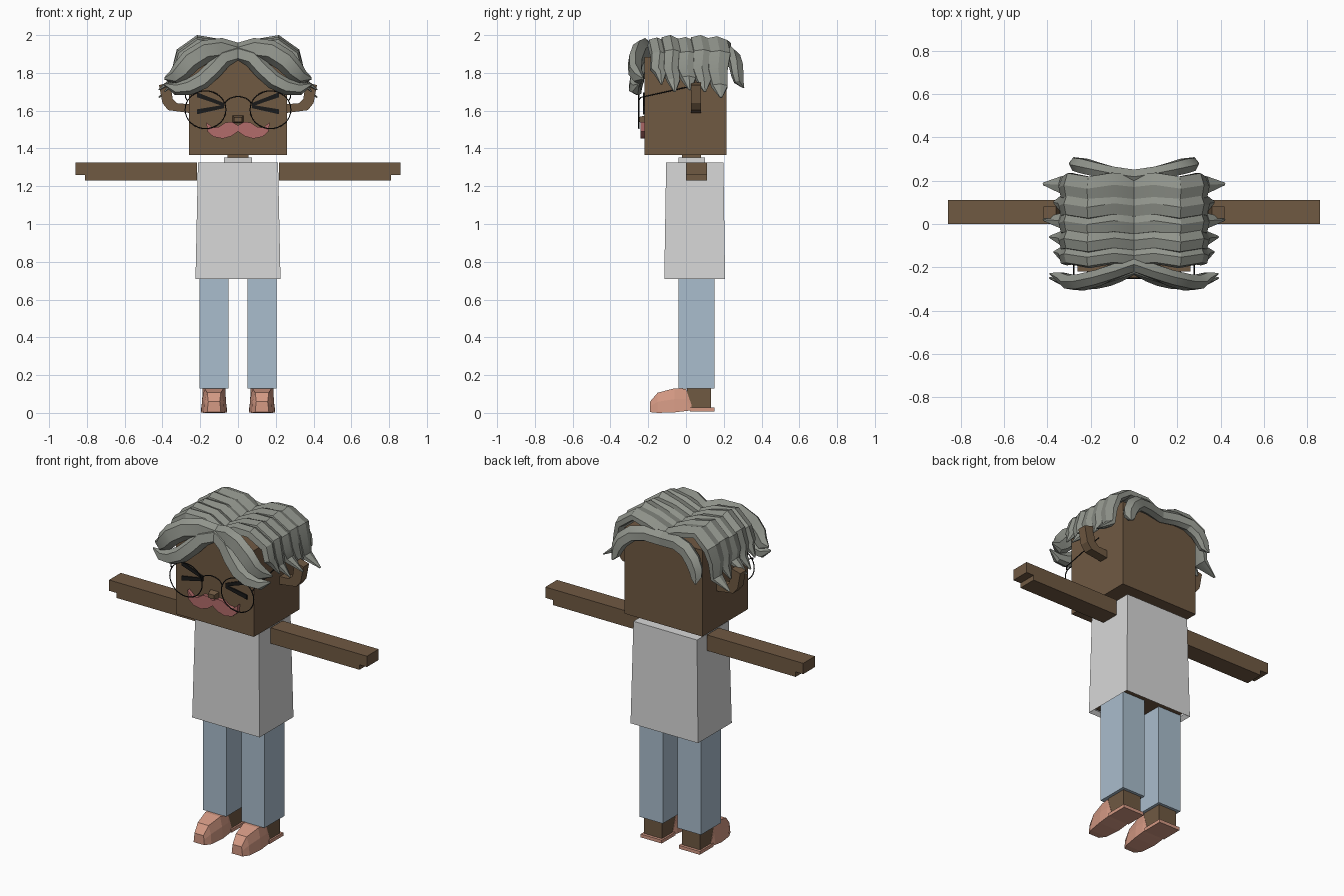
import bpy, bmesh, math
from mathutils import Vector

if "Cube" in bpy.data.objects:
    bpy.data.objects.remove(bpy.data.objects["Cube"], do_unlink=True)


def material(name, r, g, b):
    m = bpy.data.materials.new(name)
    m.use_nodes = True
    m.diffuse_color = (r, g, b, 1)
    bsdf = next(n for n in m.node_tree.nodes if n.type == "BSDF_PRINCIPLED")
    bsdf.inputs["Base Color"].default_value = (r, g, b, 1)
    bsdf.inputs["Roughness"].default_value = 0.8
    return m


SKIN = material("brown skin", .16, .10, .055)
SHIRT = material("white shirt", .68, .68, .68)
JEANS = material("pale blue denim", .40, .51, .61)
SHOE = material("salmon leather", .66, .32, .23)
PINK = material("dusty pink", .45, .15, .145)
HAIR = material("grey hair", .28, .295, .26)
BLACK = material("black", .01, .01, .01)


def loft(name, rings, mat, smooth=False, caps=True):
    """Skin a list of equal-length rings into one mesh."""
    bm = bmesh.new()
    vr = [[bm.verts.new(p) for p in ring] for ring in rings]
    n = len(vr[0])
    for a, b in zip(vr, vr[1:]):
        for i in range(n):
            j = (i + 1) % n
            bm.faces.new((a[i], a[j], b[j], b[i]))
    if caps:
        bm.faces.new(vr[0])
        bm.faces.new(vr[-1])
    bmesh.ops.recalc_face_normals(bm, faces=bm.faces)
    me = bpy.data.meshes.new(name)
    bm.to_mesh(me)
    bm.free()
    me.materials.append(mat)
    ob = bpy.data.objects.new(name, me)
    bpy.context.collection.objects.link(ob)
    if smooth:
        bpy.ops.object.select_all(action="DESELECT")
        ob.select_set(True)
        bpy.context.view_layer.objects.active = ob
        bpy.ops.object.shade_smooth_by_angle(angle=math.radians(25))
    return ob


def rect(x0, x1, y0, y1, z):
    return [(x0, y0, z), (x1, y0, z), (x1, y1, z), (x0, y1, z)]


def box(name, x, y, z, mat, caps=True):
    return loft(name, [rect(*x, *y, z[0]), rect(*x, *y, z[1])], mat, caps=caps)


def prism(name, profile, y0, y1, mat):
    """Extrude an x-z outline along y."""
    return loft(name, [[(x, y, z) for x, z in profile] for y in (y0, y1)], mat)


def wire(name, points, closed=False):
    cu = bpy.data.curves.new(name, "CURVE")
    cu.dimensions = "3D"
    cu.bevel_depth = .003
    cu.bevel_resolution = 1
    sp = cu.splines.new("POLY")
    sp.points.add(len(points) - 1)
    for p, co in zip(sp.points, points):
        p.co = (*co, 1)
    sp.use_cyclic_u = closed
    cu.materials.append(BLACK)
    bpy.context.collection.objects.link(bpy.data.objects.new(name, cu))


SECTION = [(-1, -.5), (.2, -1), (1, -.7), (1, .3), (.1, 1), (-.8, .6)]


def strand(name, path, hy, hn, s):
    """Tapered lock of hair: hy is half size along y, hn across the path in x-z."""
    pts = [Vector((s * x, y, z)) for x, y, z in path]
    rings = []
    for i, p in enumerate(pts):
        t = pts[min(i + 1, len(pts) - 1)] - pts[max(i - 1, 0)]
        n = Vector((-t.z, 0, t.x)).normalized() * s
        if i == 0:
            n = Vector((0, 0, 1))
        k = (1, 1, 1, 1, .9, .7, .1)[i]
        rings.append([p + Vector((0, a * hy * k, 0)) + n * b * hn * k
                      for a, b in SECTION])
    loft(name, rings, HAIR, smooth=True)


# Head, neck, torso and shirt
box("head", (-.26, .26), (-.22, .215), (1.365, 1.885), SKIN)
box("neck", (-.055, .055), (-.02, .08), (1.3, 1.38), SKIN)
box("collar", (-.075, .075), (-.04, .1), (1.31, 1.353), SHIRT)
box("torso", (-.2, .2), (-.095, .19), (.735, 1.3), SKIN)
loft("shirt", [rect(-.205, .205, -.095, .19, .73), rect(-.225, .225, -.115, .207, .71),
               rect(-.212, .212, -.105, .198, 1.325)], SHIRT)
bm = bmesh.new()
shirt = bpy.data.objects["shirt"].data
bm.from_mesh(shirt)
# Open the hem so the body shows beneath
hem = [f for f in bm.faces if abs(f.normal.z) > .9 and f.calc_center_median().z < .8]
bmesh.ops.delete(bm, geom=[f for f in hem if len({round(v.co.z, 3) for v in f.verts}) == 1],
                 context="FACES")
bm.to_mesh(shirt)
bm.free()

# Nose and moustache
loft("nose", [[(-.03, -.215, 1.535), (.03, -.215, 1.535), (.03, -.215, 1.575), (-.03, -.215, 1.575)],
              [(-.02, -.255, 1.54), (.02, -.255, 1.54), (.02, -.255, 1.565), (-.02, -.255, 1.565)]], SKIN)
half = [(0, 1.522), (.03, 1.54), (.065, 1.538), (.1, 1.515), (.135, 1.51), (.168, 1.54),
        (.162, 1.49), (.13, 1.462), (.08, 1.452), (.035, 1.465), (0, 1.49)]
prism("moustache", half + [(-x, z) for x, z in half[-2:0:-1]], -.242, -.215, PINK)

# Parts that come in pairs
for s, side in ((1, "left"), (-1, "right")):
    def span(a, b):
        return (s * a, s * b)

    box(side + "_arm", span(.218, .81), (0, .112), (1.23, 1.325), SKIN)
    box(side + "_fingers", span(.8, .86), (0, .112), (1.26, 1.325), SKIN)
    box(side + "_trouser_leg", span(.05, .205), (-.04, .15), (.13, .76), JEANS)
    box(side + "_ankle", span(.067, .187), (.005, .133), (.015, .14), SKIN)

    # Shoe: y, half width at base and top, base and top height
    rings = []
    for y, wb, wt, z0, z1 in ((-.19, .036, .03, .004, .06), (-.15, .055, .036, 0, .107),
                              (-.06, .068, .05, .003, .13), (0, .068, .06, .01, .127),
                              (.03, .066, .062, .014, .04)):
        zm = z0 + .55 * (z1 - z0)
        rings.append([(s * .127 + u, y, z) for u, z in
                      ((-wb, z0), (wb, z0), (wb * .92, zm), (wt, z1), (-wt, z1), (-wb * .92, zm))])
    loft(side + "_shoe", rings, SHOE)
    box(side + "_sole", span(.057, .197), (.02, .15), (.008, .028), SHOE)

    # Curled ear
    ear = [(.25, 1.587), (.37, 1.603), (.4, 1.64), (.418, 1.735), (.36, 1.75),
           (.345, 1.66), (.32, 1.638), (.25, 1.635)]
    prism(side + "_ear", [(s * x, z) for x, z in ear], .026, .08, SKIN)

    # Squinting eye strokes
    for part, z0, z1 in (("upper", 1.685, 1.632), ("lower", 1.595, 1.622)):
        prism(f"{side}_eye_{part}_stroke",
              [(s * .217, z0 - .014), (s * .217, z0 + .012), (s * .075, z1 + .009), (s * .075, z1 - .009)],
              -.227, -.219, BLACK)

    # Wire spectacles
    ring = [math.tau * i / 32 for i in range(32)]
    wire(side + "_lens_rim", [(s * .172 + .108 * math.cos(a), -.25, 1.605 + .1 * math.sin(a))
                              for a in ring], True)
    wire(side + "_temple", [(s * .27, -.25, 1.655), (s * .278, -.24, 1.67), (s * .278, .03, 1.73)])

    # Locks sweeping from the parting over each side: y, size, tip x, tip z
    for i, (y, hy, tx, tz) in enumerate(((.165, .062, .42, 1.67), (.08, .056, .37, 1.7),
                                         (.0, .056, .42, 1.71), (-.08, .05, .39, 1.7),
                                         (-.15, .046, .37, 1.74))):
        lift = (.0, .006, -.004, .006, -.006)[i]
        path = [(0, y, 1.905), (.1, y + .01, 1.95), (.21, y - .008, 1.965 + lift), (.3, y + .008, 1.9 + lift),
                (.322, y, 1.82), (.332, y + .012, tz + .06), (tx, y + .02, tz)]
        strand(f"{side}_side_lock_{i + 1}", path, hy, .03, s)

    # Fringe and nape locks
    strand(side + "_upper_fringe", [(0, -.19, 1.9), (.09, -.22, 1.925), (.17, -.25, 1.915), (.25, -.27, 1.865),
                                    (.3, -.27, 1.81), (.34, -.25, 1.775), (.39, -.23, 1.77)], .038, .06, s)
    strand(side + "_lower_fringe", [(0, -.2, 1.9), (.07, -.23, 1.88), (.125, -.25, 1.82), (.19, -.265, 1.76),
                                    (.26, -.27, 1.725), (.33, -.26, 1.715), (.39, -.25, 1.74)], .036, .048, s)
    strand(side + "_nape_lock", [(0, .215, 1.89), (.1, .23, 1.9), (.18, .25, 1.885), (.235, .265, 1.84),
                                 (.262, .272, 1.79), (.27, .28, 1.75), (.278, .305, 1.72)], .036, .045, s)

# Spectacle bridge
wire("spectacle_bridge", [(.07 * math.cos(a), -.25, 1.63 + .045 * math.sin(a))
                          for a in [math.pi * i / 10 for i in range(11)]])
